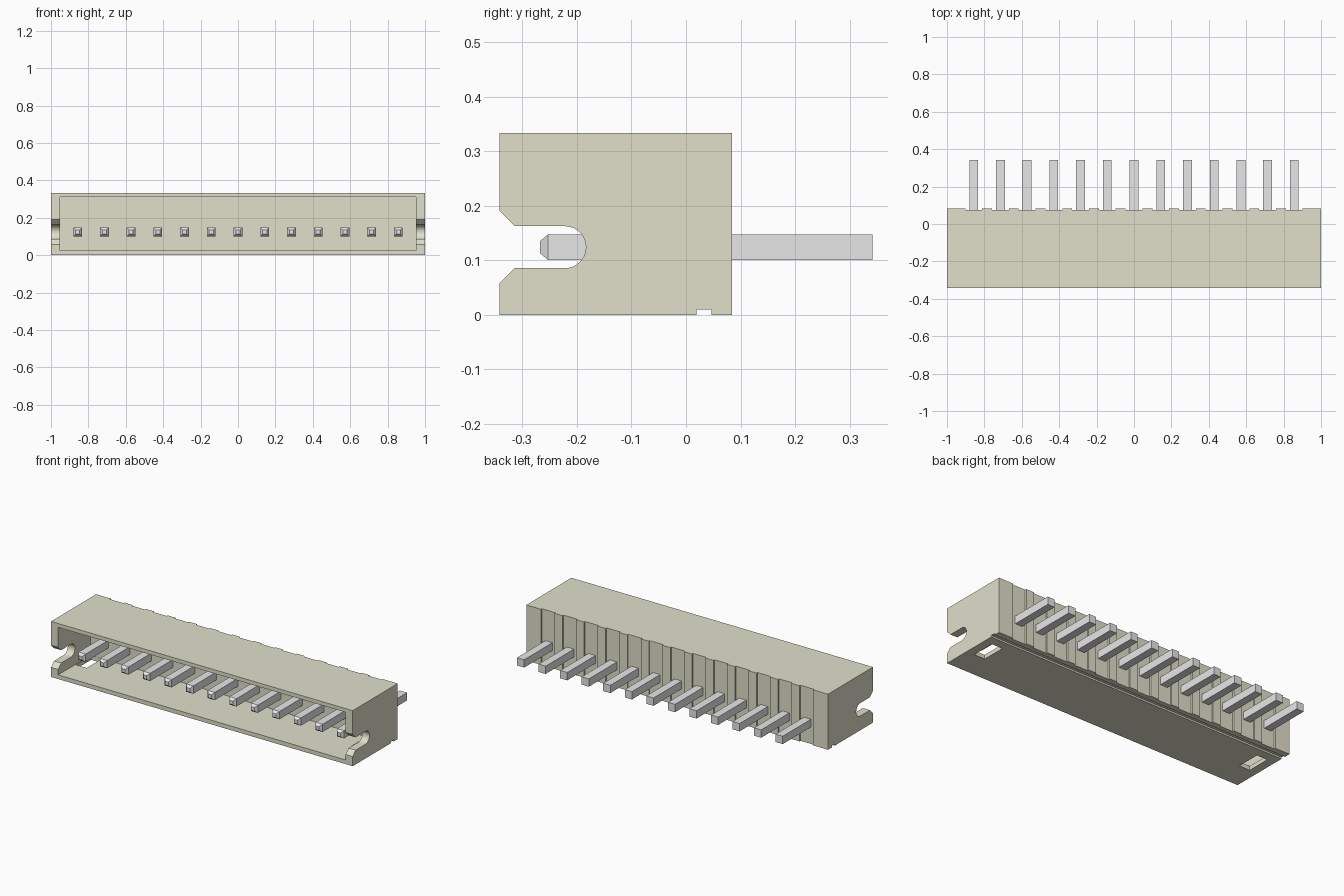
import bpy, bmesh, math
from mathutils import Vector

old = bpy.data.objects.get("Cube")
if old:
    bpy.data.objects.remove(old, do_unlink=True)

PINS, PITCH = 13, 2 / 14
PIN_Z, PIN_R = 0.124, 0.0235
FRONT, BACK, TOP = -0.342, 0.084, 0.333


def material(name, rgb):
    m = bpy.data.materials.new(name)
    m.use_nodes = True
    m.diffuse_color = (*rgb, 1)
    m.node_tree.nodes["Principled BSDF"].inputs["Base Color"].default_value = (*rgb, 1)
    return m


ivory = material("ivory plastic", (0.75, 0.745, 0.60))
metal = material("pin metal", (0.80, 0.80, 0.80))


def prism(name, points, extrude, mat):
    """Closed outline swept along a vector."""
    bm = bmesh.new()
    face = bm.faces.new([bm.verts.new(p) for p in points])
    out = bmesh.ops.extrude_face_region(bm, geom=[face])
    moved = [g for g in out["geom"] if isinstance(g, bmesh.types.BMVert)]
    bmesh.ops.translate(bm, verts=moved, vec=Vector(extrude))
    bmesh.ops.recalc_face_normals(bm, faces=bm.faces)
    return finish(name, bm, mat)


def finish(name, bm, mat):
    me = bpy.data.meshes.new(name)
    bm.to_mesh(me)
    bm.free()
    me.materials.append(mat)
    ob = bpy.data.objects.new(name, me)
    bpy.context.collection.objects.link(ob)
    return ob


def box(name, x0, x1, y0, y1, z0, z1, mat):
    pts = [(x0, y0, z0), (x1, y0, z0), (x1, y1, z0), (x0, y1, z0)]
    return prism(name, pts, (0, 0, z1 - z0), mat)


def cut(target, cutter):
    cutter.hide_render = True
    mod = target.modifiers.new("cut", 'BOOLEAN')
    mod.operation, mod.solver, mod.object = 'DIFFERENCE', 'EXACT', cutter
    bpy.context.view_layer.objects.active = target
    bpy.ops.object.modifier_apply(modifier=mod.name)
    bpy.data.objects.remove(cutter, do_unlink=True)


pin_xs = [(i - (PINS - 1) / 2) * PITCH for i in range(PINS)]

# Housing: plan outline with a shallow recess behind every pin
plan = [(-1, FRONT), (1, FRONT), (1, BACK)]
for x in reversed(pin_xs):
    a, b, inner = x + 0.045, x - 0.045, BACK - 0.009
    plan += [(a, BACK), (a, inner), (b, inner), (b, BACK)]
plan.append((-1, BACK))
housing = prism("housing", [(x, y, 0) for x, y in plan], (0, 0, TOP), ivory)

# Mating cavity, open to the front
cut(housing, box("cavity_cutter", -0.953, 0.953, -0.5, -0.035, 0.025, 0.31, ivory))

# Flared, round-ended slot through both end walls
r = 0.0385
slot = [(-0.40, PIN_Z - 0.124), (-0.314, PIN_Z - r)]
for i in range(17):
    t = -math.pi / 2 + math.pi * i / 16
    slot.append((-0.222 + r * math.cos(t), PIN_Z + r * math.sin(t)))
slot += [(-0.314, PIN_Z + r), (-0.40, PIN_Z + 0.124)]
cut(housing, prism("slot_cutter", [(-1.1, y, z) for y, z in slot], (2.2, 0, 0), ivory))

# Floor windows near both ends
for s in (-1, 1):
    xs = sorted((s * 0.877, s * 0.948))
    cut(housing, box("window_cutter", *xs, -0.18, -0.036, -0.1, 0.1, ivory))

# Groove along the underside
cut(housing, box("groove_cutter", -1.1, 1.1, 0.019, 0.047, -0.1, 0.01, ivory))

bpy.ops.object.select_all(action='DESELECT')
housing.select_set(True)
bpy.context.view_layer.objects.active = housing
bpy.ops.object.shade_smooth_by_angle(angle=math.radians(25))


# Square contact pins with a tapered front tip
def make_pin(name, x):
    bm = bmesh.new()
    rings = []
    for y, h in ((-0.268, 0.011), (-0.253, PIN_R), (0.342, PIN_R)):
        rings.append([bm.verts.new((x + sx * h, y, PIN_Z + sz * h))
                      for sx, sz in ((-1, -1), (1, -1), (1, 1), (-1, 1))])
    for a, b in zip(rings, rings[1:]):
        for i in range(4):
            j = (i + 1) % 4
            bm.faces.new((a[i], a[j], b[j], b[i]))
    bm.faces.new(rings[0])
    bm.faces.new(rings[-1])
    bmesh.ops.recalc_face_normals(bm, faces=bm.faces)
    return finish(name, bm, metal)


for n, x in enumerate(pin_xs, 1):
    make_pin(f"contact_pin_{n}", x)
